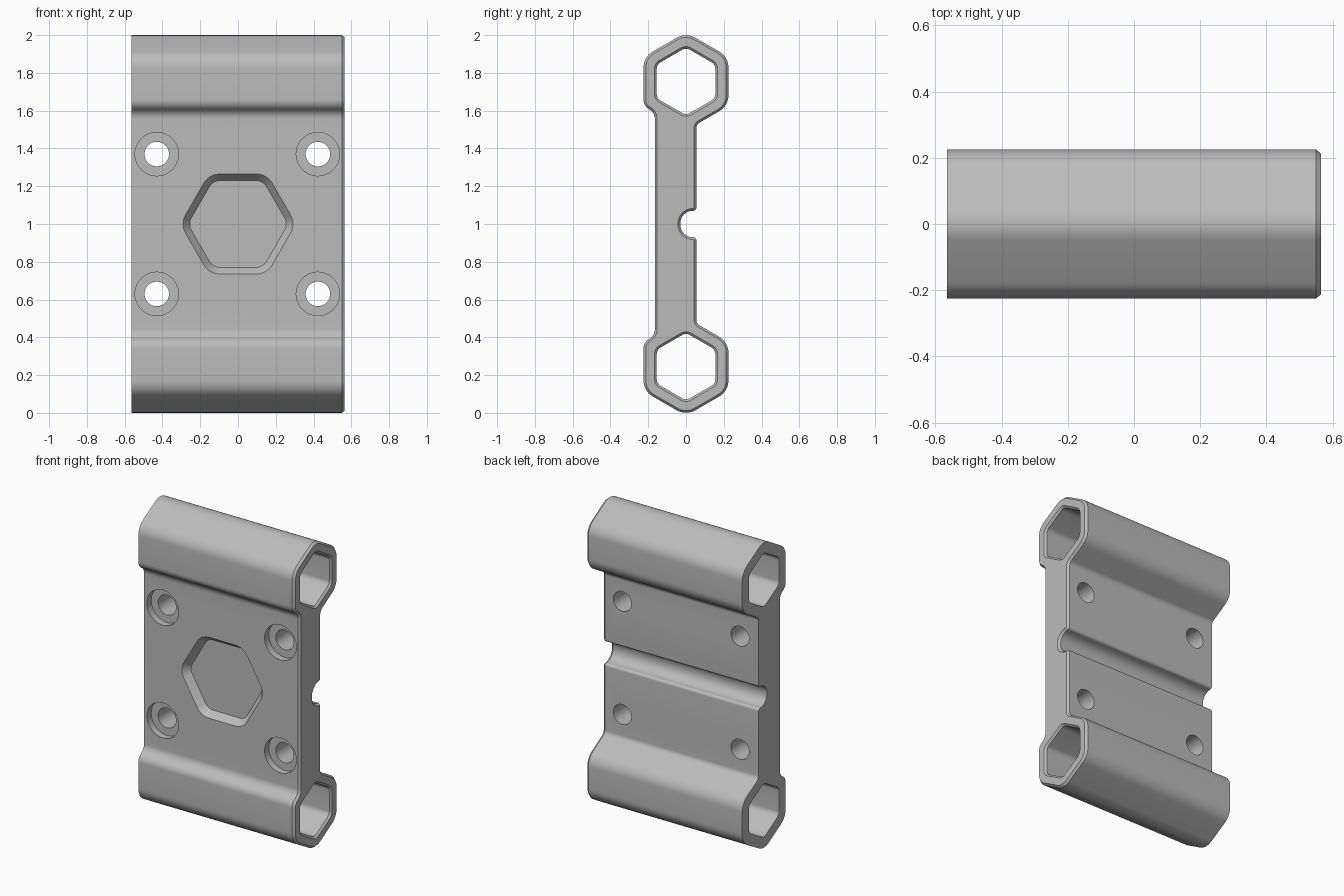
import bpy, bmesh, math
from mathutils import Vector

cube = bpy.data.objects.get("Cube")
if cube:
    bpy.data.objects.remove(cube, do_unlink=True)


def rounded(corners, steps=8):
    """Closed 2D outline from (u, v, radius) corners."""
    outline = []
    for i, (u, v, r) in enumerate(corners):
        p = Vector((u, v))
        a = (Vector(corners[i - 1][:2]) - p).normalized()
        b = (Vector(corners[(i + 1) % len(corners)][:2]) - p).normalized()
        half = a.angle(b) / 2
        centre = p + (a + b).normalized() * r / math.sin(half)
        start = p + a * r / math.tan(half) - centre
        end = p + b * r / math.tan(half) - centre
        a0 = math.atan2(start.y, start.x)
        turn = math.remainder(math.atan2(end.y, end.x) - a0, math.tau)
        for k in range(steps + 1):
            t = a0 + turn * k / steps
            outline.append(centre + Vector((math.cos(t), math.sin(t))) * r)
    return outline


def hexagon(apothem, r, start, u=0, v=0):
    R = apothem / math.cos(math.pi / 6)
    angles = [start + k * math.pi / 3 for k in range(6)]
    return rounded([(u + R * math.cos(t), v + R * math.sin(t), r) for t in angles])


def circle(u, v, r, n=48):
    return [Vector((u + r * math.cos(k * math.tau / n), v + r * math.sin(k * math.tau / n)))
            for k in range(n)]


def inset(outline, d):
    """Move a counter-clockwise outline inwards by d."""
    result = []
    for i, p in enumerate(outline):
        a = (p - outline[i - 1]).normalized()
        b = (outline[(i + 1) % len(outline)] - p).normalized()
        n = Vector((-a.y - b.y, a.x + b.x)).normalized()
        result.append(p + n * d / max(n.dot(Vector((-a.y, a.x))), 0.5))
    return result


def loft(name, axis, sections):
    """Solid through (position, outline) sections along the x or y axis."""
    bm = bmesh.new()
    rings = []
    for pos, outline in sections:
        rings.append([bm.verts.new((pos, p.x, p.y) if axis == "x" else (p.x, pos, p.y))
                      for p in outline])
    for lower, upper in zip(rings, rings[1:]):
        for i in range(len(lower)):
            bm.faces.new((lower[i - 1], lower[i], upper[i], upper[i - 1]))
    bm.faces.new(rings[0])
    bm.faces.new(rings[-1])
    bmesh.ops.recalc_face_normals(bm, faces=bm.faces[:])
    mesh = bpy.data.meshes.new(name)
    bm.to_mesh(mesh)
    bm.free()
    obj = bpy.data.objects.new(name, mesh)
    bpy.context.collection.objects.link(obj)
    return obj


END = 0.565       # half length along x
MID = 1.0         # mirror height
TUBE = 0.755      # tube centre above and below the mirror height
FRONT, BACK = -0.165, 0.055
A = 0.225         # tube apothem
S = A * math.tan(math.pi / 6)
drop = lambda y: TUBE - 2 * S + abs(y) * math.tan(math.pi / 6)

# Bracket body: plate, two hexagonal tubes and the back groove in one profile
upper = [(-0.03, 0.07, 0.066), (BACK, 0.07, 0.018), (BACK, drop(BACK), 0.035),
         (A, TUBE - S, 0.1), (A, TUBE + S, 0.1), (0, TUBE + 2 * S, 0.1),
         (-A, TUBE + S, 0.1), (-A, TUBE - S, 0.058), (FRONT, drop(FRONT), 0.058)]
corners = [(y, MID + z, r) for y, z, r in upper]
corners += [(y, MID - z, r) for y, z, r in reversed(upper)]
profile = rounded(corners)
body = loft("bracket_body", "x", [(-END, profile), (END - 0.015, profile),
                                  (END, inset(profile, 0.012))])

cutters = []
# Tube bores with a flared mouth at one end
for side in (-1, 1):
    bore = hexagon(0.155, 0.04, math.pi / 6, 0, MID + side * TUBE)
    cutters.append(loft("bore_cutter", "x", [
        (-END - 0.1, bore), (END - 0.012, bore), (END, inset(bore, -0.012)),
        (END + 0.1, inset(bore, -0.012))]))

# Sloped hexagonal pocket in the front
rim = hexagon(0.265, 0.1, 0, 0, MID)
floor = hexagon(0.23, 0.065, 0, 0, MID)
cutters.append(loft("pocket_cutter", "y", [(FRONT - 0.1, rim), (FRONT, rim),
                                           (FRONT + 0.045, floor)]))

# Counterbored screw holes
for x in (-0.43, 0.423):
    for z in (MID - 0.37, MID + 0.37):
        wide, narrow = circle(x, z, 0.115), circle(x, z, 0.065)
        cutters.append(loft("screw_cutter", "y", [
            (FRONT - 0.1, wide), (FRONT + 0.045, wide),
            (FRONT + 0.045, narrow), (BACK + 0.1, narrow)]))

bpy.context.view_layer.objects.active = body
for cutter in cutters:
    cutter.hide_render = True
    mod = body.modifiers.new("cut", "BOOLEAN")
    mod.operation = "DIFFERENCE"
    mod.solver = "EXACT"
    mod.object = cutter
    bpy.ops.object.modifier_apply(modifier=mod.name)
    bpy.data.objects.remove(cutter, do_unlink=True)

# Plain grey finish
grey = bpy.data.materials.new("light_grey")
grey.use_nodes = True
colour = (0.5, 0.5, 0.5, 1)
grey.diffuse_color = colour
grey.node_tree.nodes["Principled BSDF"].inputs["Base Color"].default_value = colour
body.data.materials.clear()
body.data.materials.append(grey)

bpy.ops.object.select_all(action="DESELECT")
body.select_set(True)
bpy.ops.object.shade_smooth_by_angle(angle=math.radians(25))
